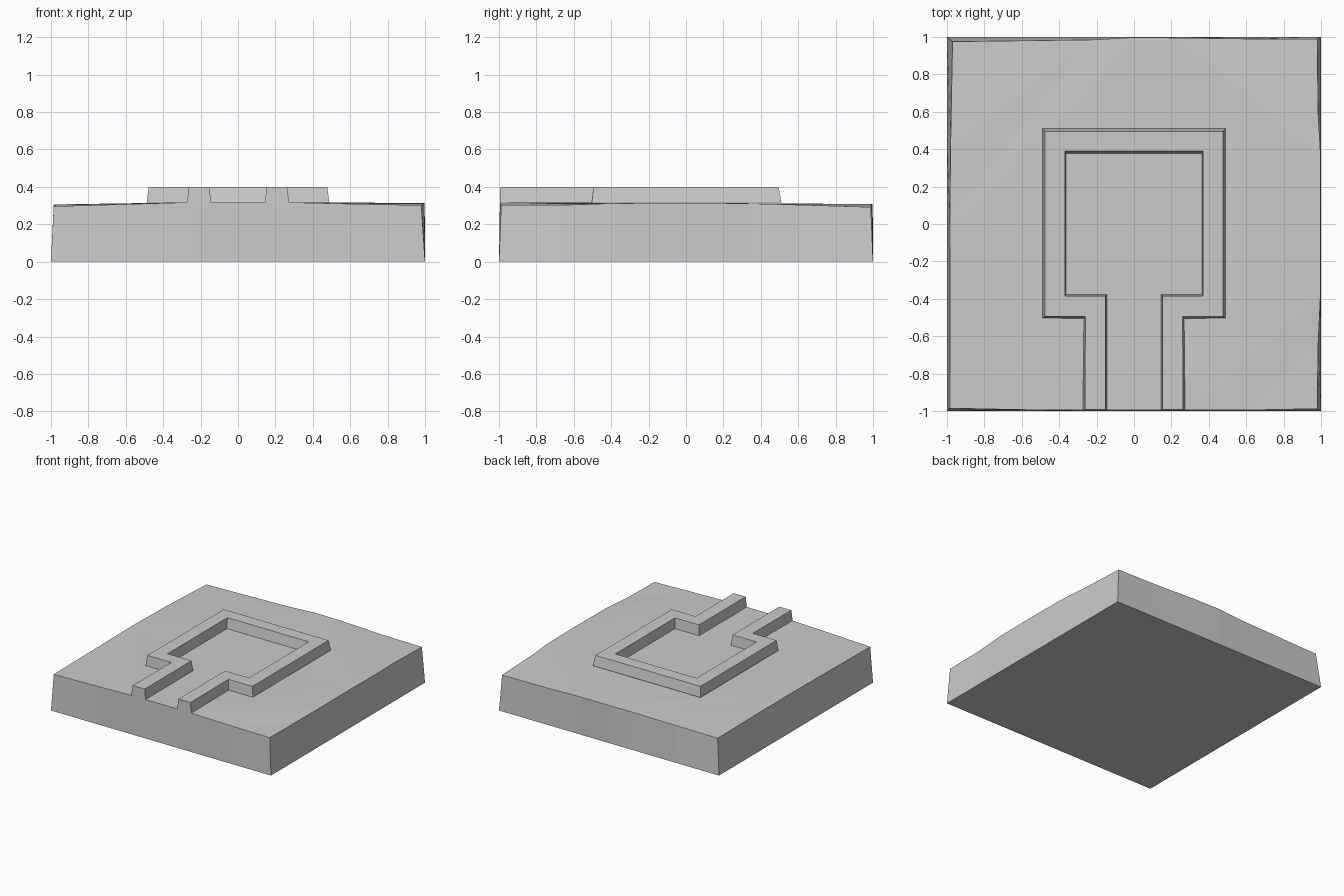
import bpy, bmesh

if "Cube" in bpy.data.objects:
    bpy.data.objects.remove(bpy.data.objects["Cube"])

FLOOR, RIM = 0.317, 0.40

# half outlines of the keyhole-shaped rim, front to back
OUTER_BASE = [(.273, -.995), (.268, -.505), (.488, -.503), (.488, .51)]
OUTER_TOP = [(.262, -.993), (.26, -.495), (.477, -.495), (.477, .495)]
INNER_BASE = [(.144, -.995), (.144, -.376), (.363, -.376), (.363, .376)]
INNER_TOP = [(.153, -.993), (.153, -.386), (.37, -.386), (.37, .39)]

# uneven upper edge of the tile, from the front right round to the front left
EDGE = [(.6, -.995, .309), (.98, -.988, .302), (.984, -.65, .303), (.997, -.38, .312),
        (.998, .1, .314), (.997, .38, .31), (.984, .6, .304), (.98, .988, .292),
        (.6, .99, .296), (.25, .995, .307), (0, .998, .308), (-.22, .985, .302),
        (-.6, .98, .295), (-.97, .975, .289), (-.98, .45, .302), (-.985, 0, .306),
        (-.984, -.4, .302), (-.985, -.985, .296), (-.6, -.993, .307)]

bm = bmesh.new()


def loop(half, z):
    pts = half + [(-x, y) for x, y in reversed(half)]
    return [bm.verts.new((x, y, z)) for x, y in pts]


def bridge(a, b, closed=False):
    for i in range(len(a) if closed else len(a) - 1):
        j = (i + 1) % len(a)
        bm.faces.new((a[i], a[j], b[j], b[i]))


# raised rim: outer wall, inner wall, top and the two cut front ends
ob, ot = loop(OUTER_BASE, FLOOR), loop(OUTER_TOP, RIM)
ib, it = loop(INNER_BASE, FLOOR), loop(INNER_TOP, RIM)
bridge(ob, ot)
bridge(it, ib)
bridge(ot, it)
for k in (0, -1):
    bm.faces.new((ob[k], ot[k], it[k], ib[k]))

# enclosed floor
bm.faces.new(ib)

# sloping ground around the rim
edge = [bm.verts.new(p) for p in EDGE]
ground = bm.faces.new([ob[0]] + edge + ob[:0:-1])

# tile sides and underside
ring = [ob[0]] + edge + [ob[-1], ib[-1], ib[0]]


def snap(c):
    return (1 if c > 0 else -1) if abs(c) > .96 else c


foot = [bm.verts.new((snap(v.co.x), snap(v.co.y), 0)) for v in ring]
bridge(foot, ring, closed=True)
bm.faces.new(foot)

bmesh.ops.triangulate(bm, faces=[ground])
bmesh.ops.recalc_face_normals(bm, faces=bm.faces[:])
mesh = bpy.data.meshes.new("ground_tile_with_rim")
bm.to_mesh(mesh)
bm.free()
bpy.context.collection.objects.link(bpy.data.objects.new("ground_tile_with_rim", mesh))
